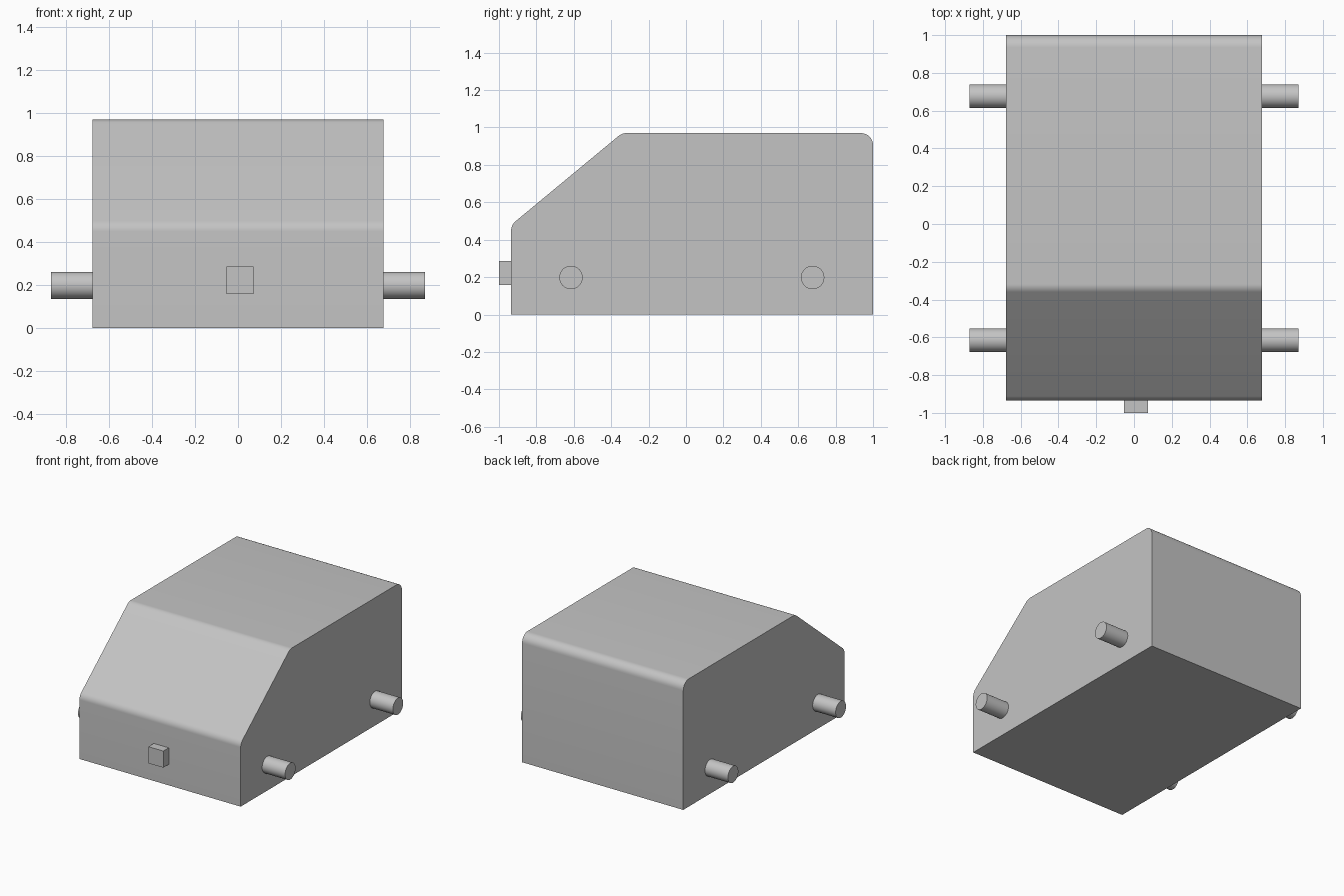
import bpy
import math
from mathutils import Vector, Matrix

if "Cube" in bpy.data.objects:
    bpy.data.objects.remove(bpy.data.objects["Cube"], do_unlink=True)

# One plain grey for the whole model
grey = bpy.data.materials.new("plain_grey")
grey.use_nodes = True
colour = (0.55, 0.55, 0.55, 1)
grey.diffuse_color = colour
grey.node_tree.nodes["Principled BSDF"].inputs["Base Color"].default_value = colour


def finish(obj, name):
    obj.name = name
    obj.data.materials.append(grey)
    bpy.ops.object.select_all(action="DESELECT")
    obj.select_set(True)
    bpy.context.view_layer.objects.active = obj
    bpy.ops.object.shade_smooth_by_angle(angle=math.radians(30))
    return obj


def fillet(before, corner, after, radius, steps=8):
    """Points of a round arc that replaces a sharp profile corner."""
    a = (before - corner).normalized()
    b = (after - corner).normalized()
    half = a.angle(b) / 2
    centre = corner + (a + b).normalized() * radius / math.sin(half)
    start = corner + a * radius / math.tan(half)
    end = corner + b * radius / math.tan(half)
    sweep = (start - centre).angle_signed(end - centre)
    # angle_signed is clockwise positive, Matrix.Rotation is anticlockwise
    return [centre + Matrix.Rotation(-sweep * i / steps, 2) @ (start - centre)
            for i in range(steps + 1)]


# Body: side profile in (y, z), extruded across the width
half_width = 0.677
front = -0.935
corners = [Vector(p) for p in
           [(front, 0), (1, 0), (1, 0.97), (-0.342, 0.97), (front, 0.479)]]
profile = corners[:2]
for i in (2, 3, 4):
    profile += fillet(corners[i - 1], corners[i], corners[(i + 1) % 5], 0.065)

n = len(profile)
verts = [(x, p.x, p.y) for x in (-half_width, half_width) for p in profile]
faces = [list(reversed(range(n))), list(range(n, 2 * n))]
faces += [(i, (i + 1) % n, n + (i + 1) % n, n + i) for i in range(n)]
mesh = bpy.data.meshes.new("body")
mesh.from_pydata(verts, [], faces)
body = bpy.data.objects.new("body", mesh)
bpy.context.collection.objects.link(body)
finish(body, "body")

# Axle pegs, one pair at each end
outer, inner = 0.87, half_width - 0.01
for side, sign in (("left", 1), ("right", -1)):
    for end, y in (("front", -0.615), ("rear", 0.677)):
        bpy.ops.mesh.primitive_cylinder_add(
            vertices=48, radius=0.0625, depth=outer - inner,
            location=(sign * (outer + inner) / 2, y, 0.198),
            rotation=(0, math.pi / 2, 0))
        finish(bpy.context.object, f"{end}_{side}_axle_peg")

# Small square block on the nose
bpy.ops.mesh.primitive_cube_add(size=1, location=(0.01, -0.965, 0.222))
bpy.context.object.scale = (0.126, 0.07, 0.126)
finish(bpy.context.object, "nose_block")
